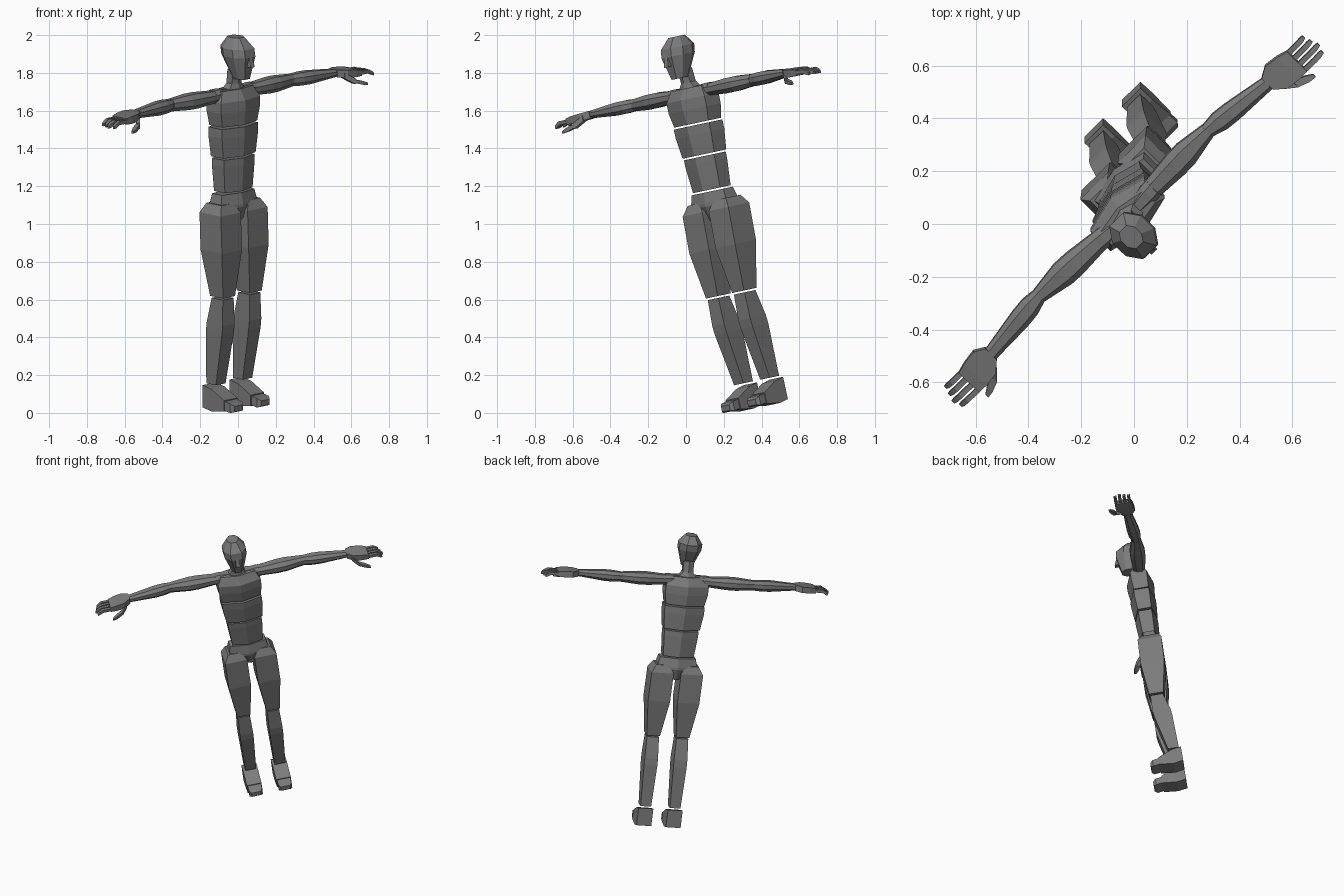
import bpy, bmesh
from math import radians, atan2
from mathutils import Matrix, Vector

default_cube = bpy.data.objects.get("Cube")
if default_cube:
    bpy.data.objects.remove(default_cube)

grey = bpy.data.materials.new("clay_grey")
grey.use_nodes = True
clay = (0.2, 0.2, 0.2, 1)
grey.diffuse_color = clay
grey.node_tree.nodes["Principled BSDF"].inputs["Base Color"].default_value = clay

# The whole figure leans forward and is turned toward its left
lean = Matrix.Rotation(radians(12), 4, 'X')
turn = Matrix.Rotation(radians(45), 4, 'Z')
pose = lean @ Matrix.Translation((-.025, .38, 0)) @ turn


def outline(*quarter):
    """Mirror the points of one quarter into a full cross-section."""
    points = {(u * x, v * y) for x, y in quarter for u in (1, -1) for v in (1, -1)}
    return sorted(points, key=lambda point: atan2(point[1], point[0]))


square = outline((1, 1))
ridged = outline((1, .6), (0, 1))
faceted = outline((1, .4), (.5, 1))


def block(name, start, end, width, depth, first=(1, 1), last=(1, 1),
          widest=(.4, .6), section=square, axis='Z', side=1):
    """Solid from start to end: full size in the widest span, scaled at both ends."""
    start, end = Vector(start), Vector(end)
    full = (1, 1)
    stations = [(0, first), (widest[0], full), (widest[1], full), (1, last)]
    bm = bmesh.new()
    loops = []
    for along, scale in stations:
        centre = start.lerp(end, along)
        loop = []
        for u, v in section:
            a = u * width * scale[0] / 2
            b = v * depth * scale[1] / 2
            offset = {'X': (0, a, b), 'Y': (a, 0, b), 'Z': (a, b, 0)}[axis]
            corner = centre + Vector(offset)
            corner.x *= side
            loop.append(bm.verts.new(pose @ corner))
        loops.append(loop)
    for lower, upper in zip(loops, loops[1:]):
        for i in range(len(section)):
            bm.faces.new((lower[i - 1], lower[i], upper[i], upper[i - 1]))
    bm.faces.new(loops[0])
    bm.faces.new(loops[-1])
    bmesh.ops.recalc_face_normals(bm, faces=bm.faces)
    mesh = bpy.data.meshes.new(name)
    bm.to_mesh(mesh)
    bm.free()
    mesh.materials.append(grey)
    bpy.context.collection.objects.link(bpy.data.objects.new(name, mesh))


# Head and neck
chin = Vector((0, -.06, 1.74))
crown = Vector((0, -.02, 1.96))
neck_root = Vector((0, 0, 1.66))
block("head", chin, crown, width=.15, depth=.18, first=(.5, .5), last=(.5, .5),
      widest=(.55, .75), section=faceted)
block("nose", (0, -.12, 1.81), (0, -.11, 1.87), width=.03, depth=.05,
      last=(.5, .6), widest=(.1, .2))
block("neck", neck_root, chin.lerp(crown, .2) + Vector((0, .04, 0)), width=.07, depth=.07,
      first=(2, 1.4), section=ridged)

# Torso blocks stacked with narrow gaps
crotch, hips, waist_line, rib_line, collar = (
    Vector((0, 0, height)) for height in (.97, 1.12, 1.32, 1.49, 1.68))
gap = Vector((0, 0, .01))
block("pelvis", crotch, hips, width=.27, depth=.15, first=(.3, .7), last=(.9, .8),
      widest=(.5, .6), section=ridged)
block("waist", hips + gap, waist_line - gap, width=.23, depth=.15,
      first=(.9, .9), widest=(.8, .9), section=ridged)
block("ribs", waist_line, rib_line - gap, width=.27, depth=.17,
      first=(.9, .9), widest=(.7, .9), section=ridged)
block("chest", rib_line, collar, width=.29, depth=.18, first=(.9, .9), last=(.8, .6),
      widest=(.4, .7), section=ridged)

# Landmarks of the left limbs, mirrored for the right
hip = Vector((.1, 0, 1.07))
knee = Vector((.1, -.02, .57))
ankle = Vector((.1, .03, .09))
shoulder = Vector((.15, .01, 1.65))
elbow = Vector((.45, .02, 1.65))
wrist = Vector((.74, -.01, 1.65))
knuckles = Vector((.88, -.03, 1.64))

for label, side in (("left", 1), ("right", -1)):
    # Legs
    block(label + "_thigh", knee, hip, width=.15, depth=.16, first=(.6, .6),
          last=(.6, .7), widest=(.5, .9), side=side)
    block(label + "_shin", ankle, knee - gap, width=.09, depth=.12, first=(.8, .6),
          last=(.9, .7), widest=(.6, .7), side=side)

    # Foot with a sloping top, then a low toe cap
    instep = Vector((.1, -.08, -.01))
    block(label + "_foot", (.1, .08, .02), instep, width=.1, depth=.12,
          last=(1, .5), widest=(.1, .4), axis='Y', side=side)
    block(label + "_toe_cap", instep, instep + Vector((0, -.06, -.01)), width=.09, depth=.05,
          last=(.7, .6), widest=(.1, .7), axis='Y', side=side)

    # Arms
    block(label + "_shoulder", neck_root, shoulder, width=.08, depth=.07,
          first=(.7, .5), widest=(.8, .9), section=faceted, axis='X', side=side)
    block(label + "_upper_arm", shoulder, elbow, width=.1, depth=.08, first=(.8, .8),
          last=(.6, .8), widest=(.4, .6), section=faceted, axis='X', side=side)
    block(label + "_forearm", elbow, wrist, width=.08, depth=.07, first=(.7, .9),
          last=(.7, .6), widest=(.2, .4), section=faceted, axis='X', side=side)

    # Hand: flat palm, four bent fingers and a hooked thumb
    block(label + "_palm", wrist, knuckles, width=.12, depth=.04, first=(.5, 1),
          last=(.9, .8), widest=(.3, .7), axis='X', side=side)
    for i, finger in enumerate(("index", "middle", "ring", "little")):
        root = knuckles + Vector((0, (i - 1.5) * .03, 0))
        reach = .1 - abs(i - 1) * .01
        bend = root + Vector((reach * .6, 0, 0))
        tip = root + Vector((reach, 0, -.02))
        block(f"{label}_{finger}_finger", root, bend, width=.02, depth=.02, axis='X', side=side)
        block(f"{label}_{finger}_fingertip", bend, tip, width=.02, depth=.02,
              last=(.7, .7), axis='X', side=side)
    thumb_root = wrist.lerp(knuckles, .2) + Vector((0, -.04, -.01))
    thumb_joint = thumb_root + Vector((.04, -.04, -.03))
    thumb_tip = thumb_joint + Vector((.07, -.03, -.02))
    block(label + "_thumb", thumb_root, thumb_joint, width=.03, depth=.03, axis='X', side=side)
    block(label + "_thumb_tip", thumb_joint, thumb_tip, width=.03, depth=.02,
          last=(.5, .6), axis='X', side=side)
